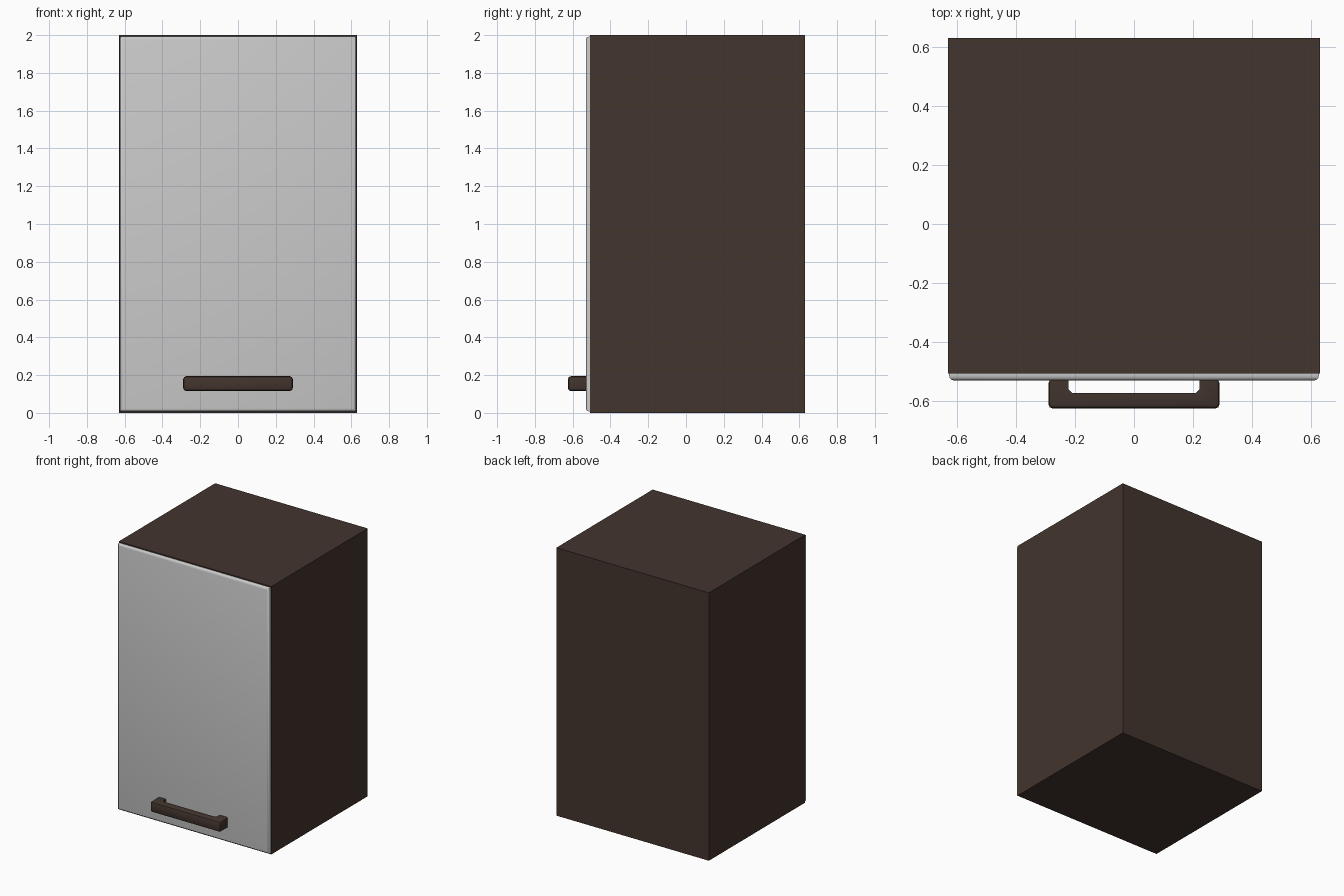
import bpy, bmesh, math

if "Cube" in bpy.data.objects:
    bpy.data.objects.remove(bpy.data.objects["Cube"])


def material(name, rgb):
    m = bpy.data.materials.new(name)
    m.diffuse_color = (*rgb, 1)
    m.use_nodes = True
    m.node_tree.nodes["Principled BSDF"].inputs["Base Color"].default_value = m.diffuse_color
    return m


brown = material("dark brown wood", (0.056, 0.035, 0.027))
grey = material("light grey door", (0.6, 0.6, 0.6))


def prism(name, outline, z0, z1, mat):
    """Extrude an xy outline from z0 to z1."""
    bm = bmesh.new()
    face = bm.faces.new([bm.verts.new((x, y, z0)) for x, y in outline])
    ext = bmesh.ops.extrude_face_region(bm, geom=[face])
    verts = [g for g in ext["geom"] if isinstance(g, bmesh.types.BMVert)]
    bmesh.ops.translate(bm, verts=verts, vec=(0, 0, z1 - z0))
    bmesh.ops.recalc_face_normals(bm, faces=bm.faces)
    mesh = bpy.data.meshes.new(name)
    bm.to_mesh(mesh)
    bm.free()
    mesh.materials.append(mat)
    ob = bpy.data.objects.new(name, mesh)
    bpy.context.collection.objects.link(ob)
    return ob


def rect(x, y0, y1):
    return [(-x, y0), (x, y0), (x, y1), (-x, y1)]


def bevel_edges(ob, width, segments, rule):
    """Round the edges whose two end points pass the rule, then smooth."""
    bm = bmesh.new()
    bm.from_mesh(ob.data)
    edges = [e for e in bm.edges if all(rule(v.co) for v in e.verts)
             and e.calc_face_angle() > 0.2]
    bmesh.ops.bevel(bm, geom=edges, offset=width, segments=segments,
                    profile=0.5, affect='EDGES', clamp_overlap=True)
    bm.to_mesh(ob.data)
    bm.free()
    bpy.ops.object.select_all(action='DESELECT')
    ob.select_set(True)
    bpy.context.view_layer.objects.active = ob
    bpy.ops.object.shade_smooth_by_angle(angle=math.radians(40))


# Cabinet box
prism("cabinet_body", rect(0.63, -0.507, 0.63), 0, 2, brown)

# Door panel with a rounded front rim
door = prism("door", rect(0.626, -0.53, -0.507), 0.008, 1.992, grey)
bevel_edges(door, 0.016, 3, lambda c: c.y < -0.52)

# U-shaped pull handle with softened edges
half = [(0.222, -0.525), (0.222, -0.56), (0.21, -0.572)]
outer = [(0.29, -0.625), (0.29, -0.525)]
right = outer + half
left = [(-x, y) for x, y in reversed(right)]
handle = prism("handle", right + left, 0.116, 0.194, brown)
bevel_edges(handle, 0.015, 2, lambda c: abs(c.x) > 0.28)
